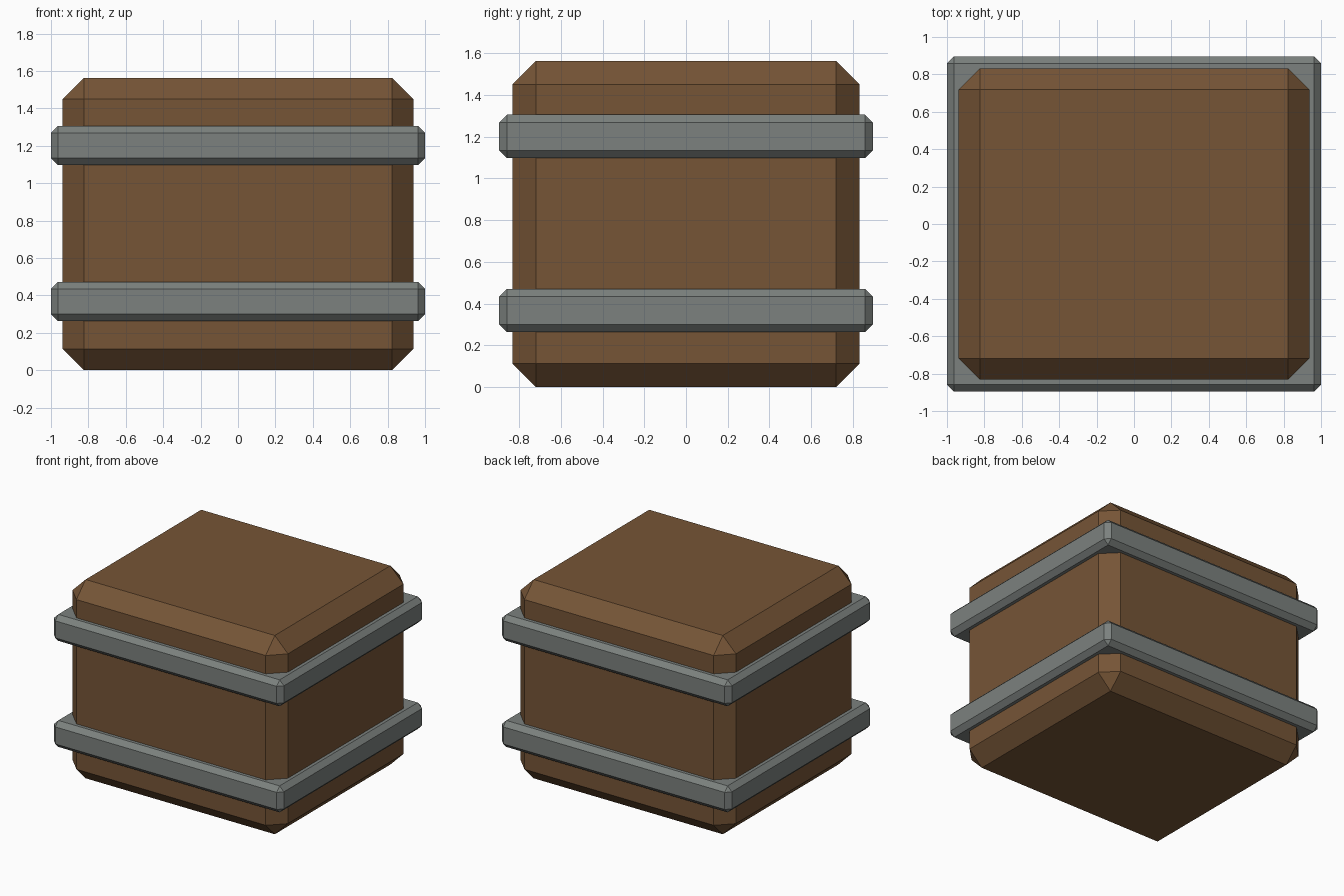
import bpy

if "Cube" in bpy.data.objects:
    bpy.data.objects.remove(bpy.data.objects["Cube"])


def material(name, color):
    mat = bpy.data.materials.new(name)
    mat.diffuse_color = (*color, 1)
    mat.use_nodes = True
    mat.node_tree.nodes["Principled BSDF"].inputs["Base Color"].default_value = mat.diffuse_color
    return mat


def chamfered_box(name, half_x, half_y, z0, z1, chamfer, mat):
    bpy.ops.mesh.primitive_cube_add(size=2, location=(0, 0, (z0 + z1) / 2))
    obj = bpy.context.object
    obj.name = name
    obj.scale = (half_x, half_y, (z1 - z0) / 2)
    bpy.ops.object.transform_apply(location=False, rotation=False, scale=True)
    bevel = obj.modifiers.new("chamfer", 'BEVEL')
    bevel.width = chamfer
    bevel.segments = 1
    obj.data.materials.append(mat)
    return obj


wood = material("wood", (0.18, 0.09, 0.037))
metal = material("metal", (0.2, 0.22, 0.21))

# Wooden crate body
chamfered_box("crate_body", 0.937, 0.832, 0, 1.563, 0.114, wood)

# Two metal bands around the body
for name, z0 in (("lower_band", 0.263), ("upper_band", 1.097)):
    chamfered_box(name, 1.0, 0.895, z0, z0 + 0.208, 0.037, metal)
